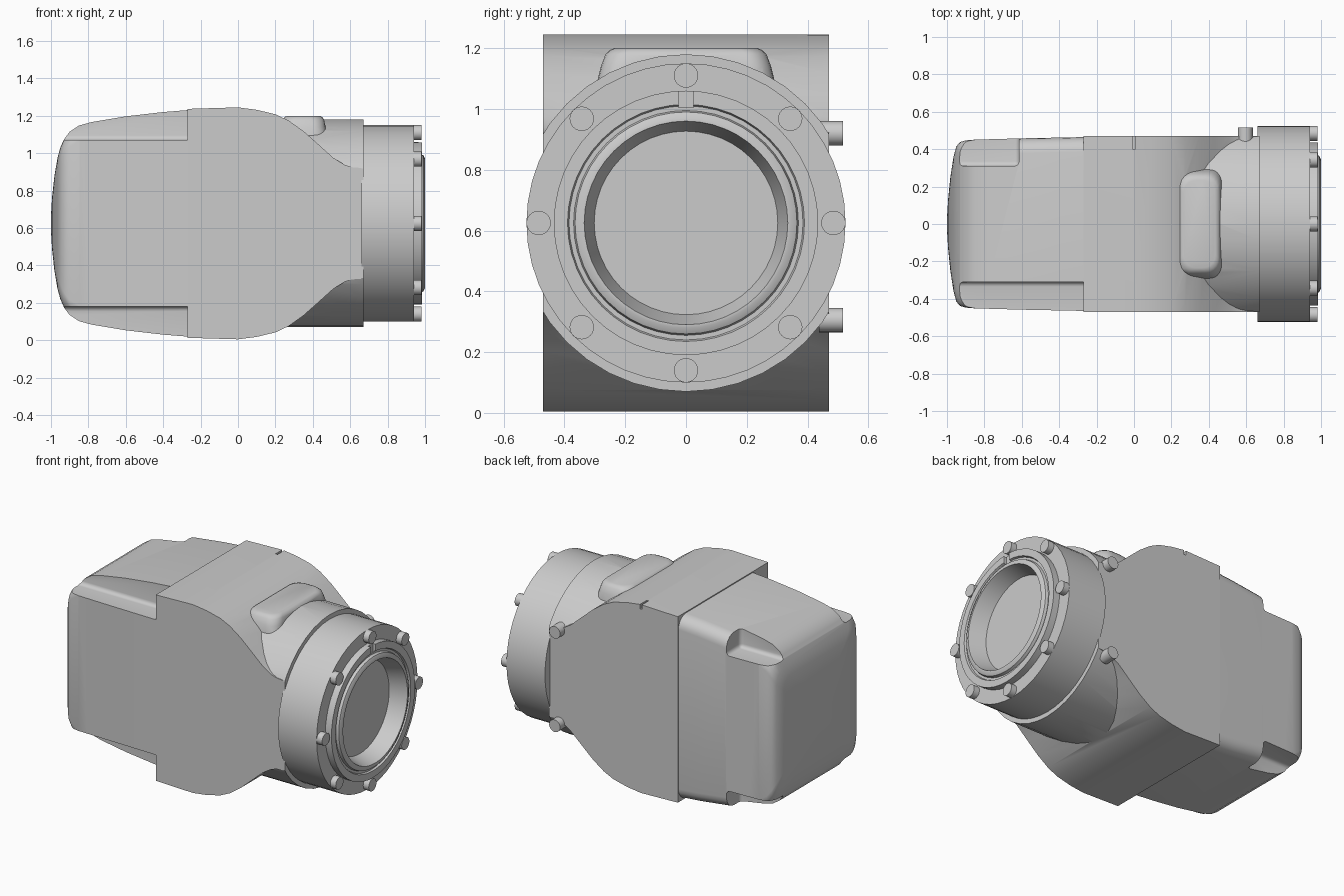
import bpy, bmesh, math
from mathutils import Matrix, Vector

if "Cube" in bpy.data.objects:
    bpy.data.objects.remove(bpy.data.objects["Cube"])

CZ = 0.625  # height of the main axis


def finish(name, bm):
    bmesh.ops.remove_doubles(bm, verts=bm.verts, dist=1e-5)
    bmesh.ops.recalc_face_normals(bm, faces=bm.faces)
    me = bpy.data.meshes.new(name)
    bm.to_mesh(me)
    bm.free()
    ob = bpy.data.objects.new(name, me)
    bpy.context.collection.objects.link(ob)
    return ob


def box(name, lo, hi, bevel=0):
    bm = bmesh.new()
    bmesh.ops.create_cube(bm, size=1)
    for v in bm.verts:
        v.co = Vector([l + (c + 0.5) * (h - l) for c, l, h in zip(v.co, lo, hi)])
    if bevel:
        bmesh.ops.bevel(bm, geom=bm.edges[:], offset=bevel, segments=4,
                        profile=0.5, affect='EDGES')
    return finish(name, bm)


def cylinder(name, r, depth, centre, axis, sides=24):
    bm = bmesh.new()
    rot = Matrix.Rotation(math.pi / 2, 4, 'Y' if axis == 'x' else 'X')
    bmesh.ops.create_cone(bm, cap_ends=True, segments=sides, radius1=r, radius2=r,
                          depth=depth, matrix=Matrix.Translation(centre) @ rot)
    return finish(name, bm)


def loft(name, rings, radius, place):
    """Skin rounded rectangles (position, half u, half v) mapped by place()."""
    bm = bmesh.new()
    loops = []
    for t, hu, hv in rings:
        r = min(radius, hu * 0.9, hv * 0.9)
        loop = []
        for q, (su, sv) in enumerate([(1, 1), (-1, 1), (-1, -1), (1, -1)]):
            for k in range(6):
                a = (q + k / 5) * math.pi / 2
                loop.append(bm.verts.new(place(t, su * (hu - r) + r * math.cos(a),
                                               sv * (hv - r) + r * math.sin(a))))
        loops.append(loop)
    for a, b in zip(loops, loops[1:]):
        for i in range(len(a)):
            j = (i + 1) % len(a)
            bm.faces.new((a[i], a[j], b[j], b[i]))
    bm.faces.new(loops[0])
    bm.faces.new(loops[-1])
    return finish(name, bm)


def boolean(ob, other, op):
    mod = ob.modifiers.new(op, 'BOOLEAN')
    mod.operation, mod.object, mod.solver = op, other, 'EXACT'
    bpy.context.view_layer.objects.active = ob
    bpy.ops.object.modifier_apply(modifier=mod.name)
    bpy.data.objects.remove(other, do_unlink=True)


# Housing: arched side profile extruded across the width
half = [(-0.27, 0.612), (0, 0.62), (0.1, 0.607), (0.2, 0.583), (0.27, 0.55),
        (0.35, 0.493), (0.43, 0.422), (0.51, 0.35), (0.57, 0.313), (0.61, 0.3), (0.66, 0.296)]
outline = half + [(x, -z) for x, z in reversed(half)]
bm = bmesh.new()
face = bm.faces.new([bm.verts.new((x, -0.47, CZ + z)) for x, z in outline])
side = bmesh.ops.extrude_face_region(bm, geom=[face])
bmesh.ops.translate(bm, vec=(0, 0.94, 0),
                    verts=[v for v in side['geom'] if isinstance(v, bmesh.types.BMVert)])
housing = finish("housing", bm)

# Round neck, cut flush with the housing sides
neck = cylinder("neck", 0.555, 0.67, (0.335, 0, CZ), 'x', 40)
boolean(neck, box("neck_trim", (-0.5, -0.4699, -0.5), (1, 0.4699, 2)), 'INTERSECT')
boolean(housing, neck, 'UNION')

# Raised boss on top of the neck
boss = loft("boss", [(0.9, 0.135, 0.31), (1.1, 0.125, 0.29), (1.14, 0.118, 0.28),
                     (1.18, 0.11, 0.265), (1.194, 0.1, 0.25), (1.2, 0.085, 0.235)],
            0.07, lambda t, u, v: (0.35 + u, v, t))
boolean(housing, boss, 'UNION')

# Small alignment groove in the top edge
boolean(housing, box("groove_cut", (-0.007, 0.4, 1.215), (0.007, 0.5, 1.3)), 'DIFFERENCE')

# Rear cover: tapering rounded box with a domed back
cover = loft("rear_cover",
             [(-0.25, 0.465, 0.607), (-0.4, 0.462, 0.595), (-0.6, 0.458, 0.572),
              (-0.78, 0.453, 0.542), (-0.85, 0.451, 0.523), (-0.9, 0.447, 0.49),
              (-0.93, 0.438, 0.45), (-0.95, 0.415, 0.405), (-0.965, 0.36, 0.35),
              (-0.982, 0.25, 0.25), (-0.994, 0.13, 0.14), (-1.0, 0.03, 0.04)],
             0.08, lambda t, u, v: (t, u, CZ + v))
# Corner recesses: full length on the front side, short pockets on the back side
for z0, z1 in ((1.07, 1.5), (-0.25, 0.18)):
    boolean(cover, box("front_recess_cut", (-1.2, -0.8, z0), (-0.2, -0.31, z1), 0.025), 'DIFFERENCE')
    boolean(cover, box("back_pocket_cut", (-1.2, 0.31, z0), (-0.615, 0.8, z1), 0.025), 'DIFFERENCE')

# Output flange: stepped profile (x, radius) turned around the x axis
profile = [(0.66, 0), (0.66, 0.525), (0.94, 0.525), (0.94, 0.435), (0.985, 0.435),
           (0.985, 0.39), (0.972, 0.385), (0.972, 0.37), (0.99, 0.365), (1.0, 0.345),
           (1.0, 0.335), (0.89, 0.302), (0.89, 0)]
bm = bmesh.new()
vs = [bm.verts.new((x, 0, CZ + r)) for x, r in profile]
es = [bm.edges.new(p) for p in zip(vs, vs[1:])]
bmesh.ops.spin(bm, geom=vs + es, cent=(0, 0, CZ), axis=(1, 0, 0),
               angle=2 * math.pi, steps=48, use_duplicate=False)
flange = finish("output_flange", bm)
boolean(flange, box("key_cut", (0.965, -0.025, CZ + 0.38), (1.1, 0.025, CZ + 0.45)), 'DIFFERENCE')

# Flange bolts
for i in range(8):
    a = i * math.pi / 4
    cylinder(f"flange_bolt_{i + 1}", 0.04, 0.06,
             (0.95, 0.485 * math.cos(a), CZ + 0.485 * math.sin(a)), 'x')

# Two bolts on the back side of the neck
for i, z in enumerate((0.92, 0.305)):
    cylinder(f"side_bolt_{i + 1}", 0.04, 0.08, (0.595, 0.477, z), 'y')

# Smooth curved faces, keep hard edges
for ob in bpy.context.collection.objects:
    ob.select_set(True)
    bpy.context.view_layer.objects.active = ob
bpy.ops.object.shade_smooth_by_angle(angle=math.radians(30))
